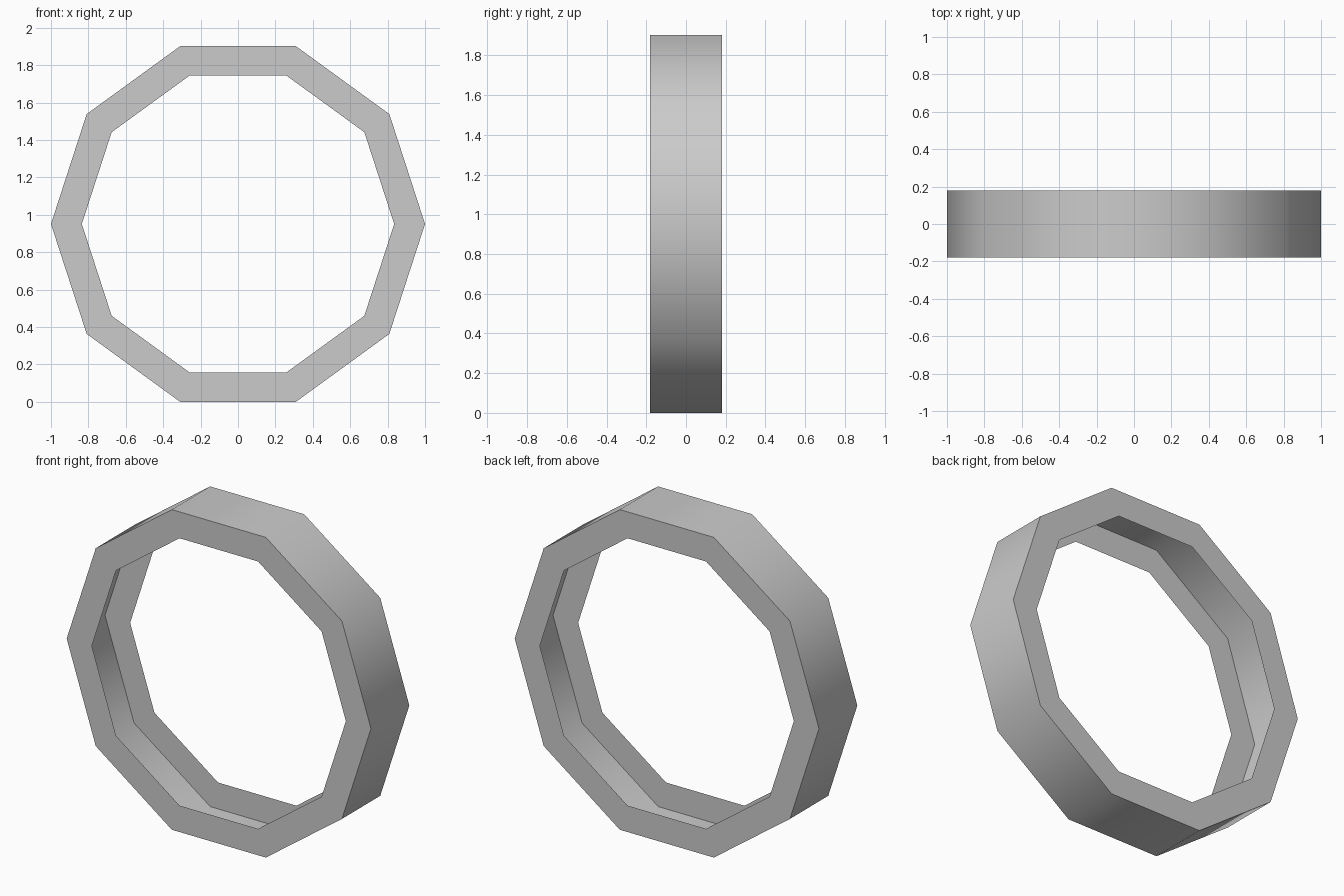
import bpy, bmesh, math

if "Cube" in bpy.data.objects:
    bpy.data.objects.remove(bpy.data.objects["Cube"])

SIDES = 10
R_OUT, R_IN, HALF_W = 1.0, 0.835, 0.18
CENTRE_Z = R_OUT * math.cos(math.pi / SIDES)  # rests on a flat side

bm = bmesh.new()


def loop(radius, y):
    """One ten-sided loop of vertices in the xz plane."""
    angles = [2 * math.pi * i / SIDES for i in range(SIDES)]
    return [bm.verts.new((radius * math.cos(a), y, CENTRE_Z + radius * math.sin(a)))
            for a in angles]


# Thin channel open towards the centre: front rim, outer band, back rim
loops = [loop(R_IN, -HALF_W), loop(R_OUT, -HALF_W),
         loop(R_OUT, HALF_W), loop(R_IN, HALF_W)]
for a, b in zip(loops, loops[1:]):
    for i in range(SIDES):
        j = (i + 1) % SIDES
        bm.faces.new((a[i], b[i], b[j], a[j]))  # normals point outward

mesh = bpy.data.meshes.new("ring")
bm.to_mesh(mesh)
bm.free()
ring = bpy.data.objects.new("ring", mesh)
bpy.context.collection.objects.link(ring)

# Smooth around the band, sharp at the rims
bpy.context.view_layer.objects.active = ring
ring.select_set(True)
bpy.ops.object.shade_smooth_by_angle(angle=math.radians(45))
